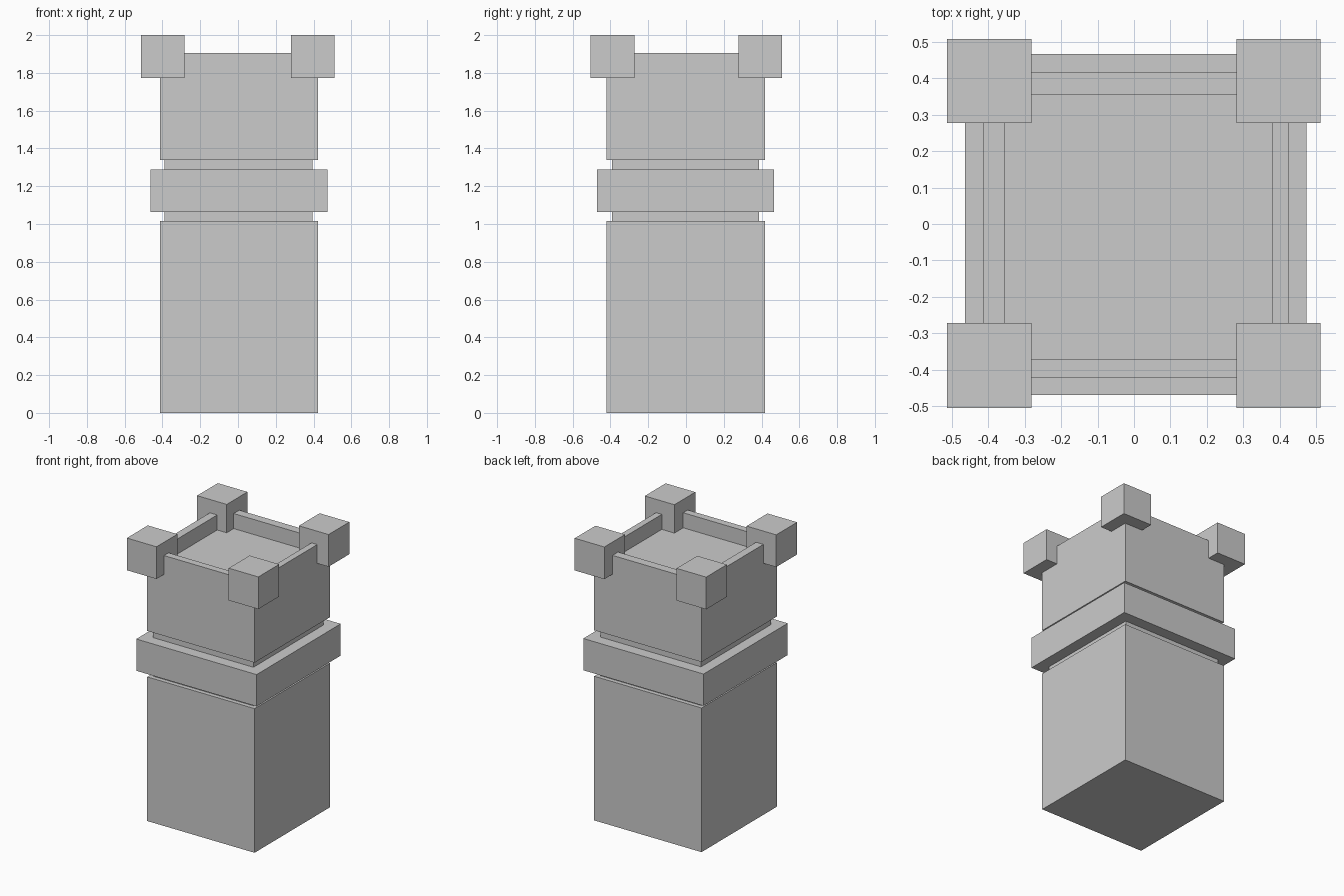
import bpy, bmesh

if "Cube" in bpy.data.objects:
    bpy.data.objects.remove(bpy.data.objects["Cube"])


def rect_loft(name, rings):
    """Closed solid through stacked rectangles given as (x0, x1, y0, y1, z)."""
    bm = bmesh.new()
    loops = []
    for x0, x1, y0, y1, z in rings:
        corners = [(x0, y0), (x1, y0), (x1, y1), (x0, y1)]
        loops.append([bm.verts.new((x, y, z)) for x, y in corners])
    for a, b in zip(loops, loops[1:]):
        for i in range(4):
            j = (i + 1) % 4
            bm.faces.new((a[i], a[j], b[j], b[i]))
    bm.faces.new(loops[0][::-1])
    bm.faces.new(loops[-1])
    bmesh.ops.recalc_face_normals(bm, faces=bm.faces[:])
    mesh = bpy.data.meshes.new(name)
    bm.to_mesh(mesh)
    bm.free()
    obj = bpy.data.objects.new(name, mesh)
    bpy.context.collection.objects.link(obj)
    return obj


def box(name, rect, z0, z1):
    return rect_loft(name, [(*rect, z0), (*rect, z1)])


BODY = (-0.413, 0.424, -0.421, 0.417)
NECK = (-0.388, 0.394, -0.391, 0.387)
BAND = (-0.464, 0.474, -0.470, 0.467)
RECESS = (-0.356, 0.379, -0.370, 0.355)

# Shaft, with recessed necks either side of the projecting band
box("tower_shaft", BODY, 0.0, 1.016)
box("lower_neck", NECK, 1.016, 1.064)
box("band", BAND, 1.064, 1.288)
box("upper_neck", NECK, 1.288, 1.34)

# Upper block with a parapet around the sunken roof
rect_loft("tower_top", [(*BODY, 1.34), (*BODY, 1.906),
                        (*RECESS, 1.906), (*RECESS, 1.80)])

# Corner blocks
for side, x0, x1 in (("left", -0.513, -0.282), ("right", 0.281, 0.512)):
    for end, y0, y1 in (("front", -0.505, -0.272), ("back", 0.277, 0.508)):
        box(f"{end}_{side}_corner_block", (x0, x1, y0, y1), 1.773, 2.0)
